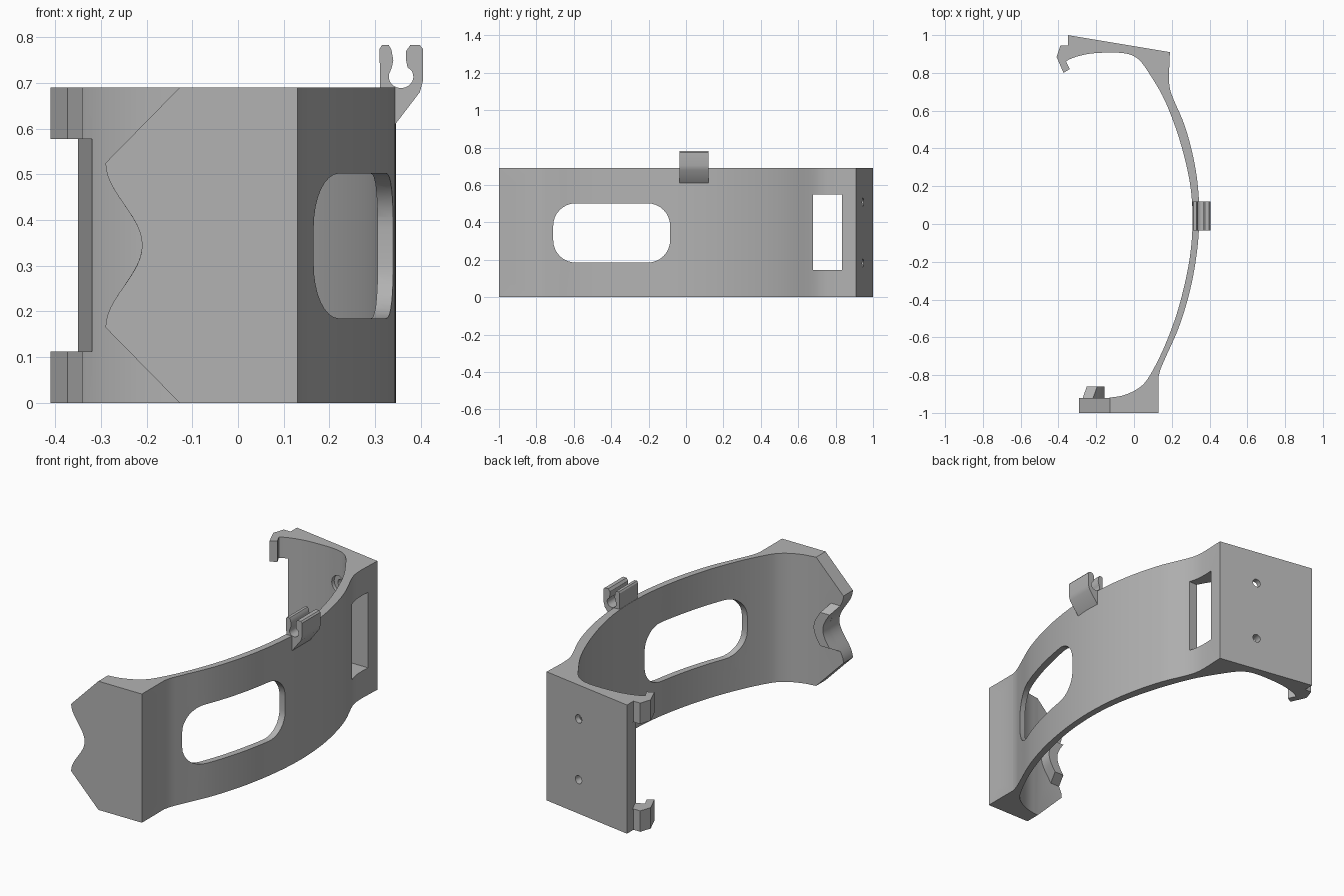
import bpy, bmesh, math
from mathutils import Vector

cube = bpy.data.objects.get("Cube")
if cube:
    bpy.data.objects.remove(cube)

GREY = (0.45, 0.45, 0.45, 1)
mat = bpy.data.materials.new("plain grey")
mat.use_nodes = True
mat.diffuse_color = GREY
mat.node_tree.nodes["Principled BSDF"].inputs["Base Color"].default_value = GREY

H = 0.69          # band height
MID = H / 2


def make(name, bm):
    bmesh.ops.recalc_face_normals(bm, faces=bm.faces)
    me = bpy.data.meshes.new(name)
    bm.to_mesh(me)
    bm.free()
    me.materials.append(mat)
    ob = bpy.data.objects.new(name, me)
    bpy.context.collection.objects.link(ob)
    return ob


def prism(name, pts, axis, lo, hi, end_pts=None):
    """Extrude a 2D outline along an axis; end_pts lofts to a second outline."""
    place = {"x": lambda a, b, d: (d, a, b),
             "y": lambda a, b, d: (a, d, b),
             "z": lambda a, b, d: (a, b, d)}[axis]
    bm = bmesh.new()
    r0 = [bm.verts.new(place(a, b, lo)) for a, b in pts]
    r1 = [bm.verts.new(place(a, b, hi)) for a, b in (end_pts or pts)]
    bm.faces.new(r0)
    bm.faces.new(r1)
    n = len(pts)
    for i in range(n):
        j = (i + 1) % n
        bm.faces.new((r0[i], r0[j], r1[j], r1[i]))
    return make(name, bm)


def rod(name, start, end, radius):
    a, b = Vector(start), Vector(end)
    bm = bmesh.new()
    bmesh.ops.create_cone(bm, cap_ends=True, segments=24, radius1=radius,
                          radius2=radius, depth=(b - a).length)
    m = (b - a).to_track_quat("Z", "Y").to_matrix().to_4x4()
    m.translation = (a + b) / 2
    bm.transform(m)
    return make(name, bm)


def cut(ob, cutter):
    mod = ob.modifiers.new("cut", "BOOLEAN")
    mod.operation = "DIFFERENCE"
    mod.solver = "EXACT"
    mod.object = cutter
    bpy.context.view_layer.update()
    me = bpy.data.meshes.new_from_object(
        ob.evaluated_get(bpy.context.evaluated_depsgraph_get()))
    ob.modifiers.clear()
    ob.data = me
    bpy.data.objects.remove(cutter)


def smooth(ob):
    for p in ob.data.polygons:
        p.use_smooth = True
    ob.data.set_sharp_from_angle(angle=math.radians(30))


def spline(pts, steps=5):
    """Catmull-Rom curve through the points."""
    p = [Vector(q) for q in pts]
    p = [2 * p[0] - p[1]] + p + [2 * p[-1] - p[-2]]
    out = []
    for i in range(1, len(p) - 2):
        a, b, c, d = p[i - 1:i + 3]
        for k in range(steps):
            t = k / steps
            out.append(0.5 * (2 * b + (c - a) * t + (2 * a - 5 * b + 4 * c - d) * t * t
                              + (3 * b - a - 3 * c + d) * t ** 3))
    return [tuple(q) for q in out] + [tuple(pts[-1])]


def rounded_rect(x0, x1, y0, y1, r, n=8):
    out = []
    corners = [(x1 - r, y1 - r), (x0 + r, y1 - r), (x0 + r, y0 + r), (x1 - r, y0 + r)]
    for q, (cx, cy) in enumerate(corners):
        for k in range(n + 1):
            a = math.pi / 2 * (q + k / n)
            out.append((cx + r * math.cos(a), cy + r * math.sin(a)))
    return out


# Curved band with front plate, rear plate and hook in one outline
outer = spline([(0.13, -0.81), (0.142, -0.765), (0.17, -0.70), (0.24, -0.54),
                (0.297, -0.35), (0.333, -0.15), (0.346, 0.04), (0.336, 0.22),
                (0.308, 0.38), (0.265, 0.53), (0.205, 0.67), (0.188, 0.73), (0.185, 0.79)])
hook = [(0.19, 0.91), (-0.35, 1.0), (-0.35, 0.945), (-0.39, 0.945),
        (-0.41, 0.885), (-0.373, 0.80), (-0.34, 0.82), (-0.36, 0.86)]
inner = spline([(-0.36, 0.865), (-0.29, 0.89), (-0.2, 0.905), (-0.06, 0.905),
                (0.02, 0.875), (0.085, 0.79), (0.165, 0.65), (0.24, 0.45),
                (0.293, 0.235), (0.31, 0.04), (0.295, -0.18), (0.24, -0.43),
                (0.165, -0.64), (0.085, -0.80), (0.03, -0.865), (-0.05, -0.905),
                (-0.13, -0.92)])[1:]
band = prism("curved_band", [(0.13, -1)] + outer + hook + inner + [(-0.29, -0.92), (-0.29, -1)],
             "z", 0, H)

# Leave the hook only at the top and bottom ends
cut(band, prism("hook_gap", [(-0.5, 0.96), (-0.353, 0.96), (-0.32, 0.89),
                             (-0.32, 0.7), (-0.5, 0.7)], "z", 0.112, H - 0.112))


# Front plate: clipped corners and wavy notch
def notch(z0, n=24):
    zs = [z0 + (H - 2 * z0) * k / n for k in range(n + 1)]
    return [(-0.25 - 0.04 * math.cos(2 * math.pi * (z - 0.165) / 0.36), z) for z in zs]


cut(band, prism("plate_trim", [(-0.5, -0.1), (-0.03, -0.1)] + notch(0.165)
                + [(-0.03, H + 0.1), (-0.5, H + 0.1)], "y", -1.1, -0.7))


# Raised rib along the notch
def rib_outline(z0):
    edge = notch(z0)
    return edge + [(x + 0.055, z) for x, z in reversed(edge)]


smooth(prism("notch_rib", rib_outline(0.22), "y", -0.925, -0.86, rib_outline(0.255)))

# Window and strap slot through the band
cut(band, prism("window", rounded_rect(-0.71, -0.085, 0.185, 0.502, 0.12), "x", 0, 0.6))
cut(band, prism("slot", [(0.68, 0.145), (0.835, 0.145), (0.835, 0.55), (0.68, 0.55)],
                "x", -0.1, 0.6))

# Screw holes: blind in the front plate, counterbored in the rear plate
normal = Vector((0.09, 0.54, 0)).normalized()
for s in (-1, 1):
    cut(band, rod("front_hole", (-0.05, -0.93, MID + s * 0.26), (0.3, -0.93, MID + s * 0.26), 0.019))
    c = Vector((-0.025, 0.946, MID + s * 0.163))
    cut(band, rod("rear_hole", c - normal * 0.2, c + normal * 0.1, 0.022))
    cut(band, rod("counterbore", c - normal * 0.2, c - normal * 0.03, 0.047))
smooth(band)

# Cable clip on the top edge: two prongs round a circular seat
left = [(0.312, 0.60), (0.31, 0.775), (0.315, 0.783), (0.33, 0.783), (0.336, 0.773),
        (0.340, 0.75), (0.337, 0.735)]
seat = [(0.357 + 0.027 * math.cos(a), 0.714 + 0.025 * math.sin(a))
        for a in (math.radians(150 + 240 * k / 14) for k in range(15))]
right = [(0.371, 0.735), (0.368, 0.75), (0.368, 0.77), (0.377, 0.783), (0.398, 0.783),
         (0.405, 0.775), (0.405, 0.705), (0.398, 0.68), (0.346, 0.612), (0.335, 0.60)]
smooth(prism("cable_clip", left + seat + right, "y", -0.035, 0.12))
